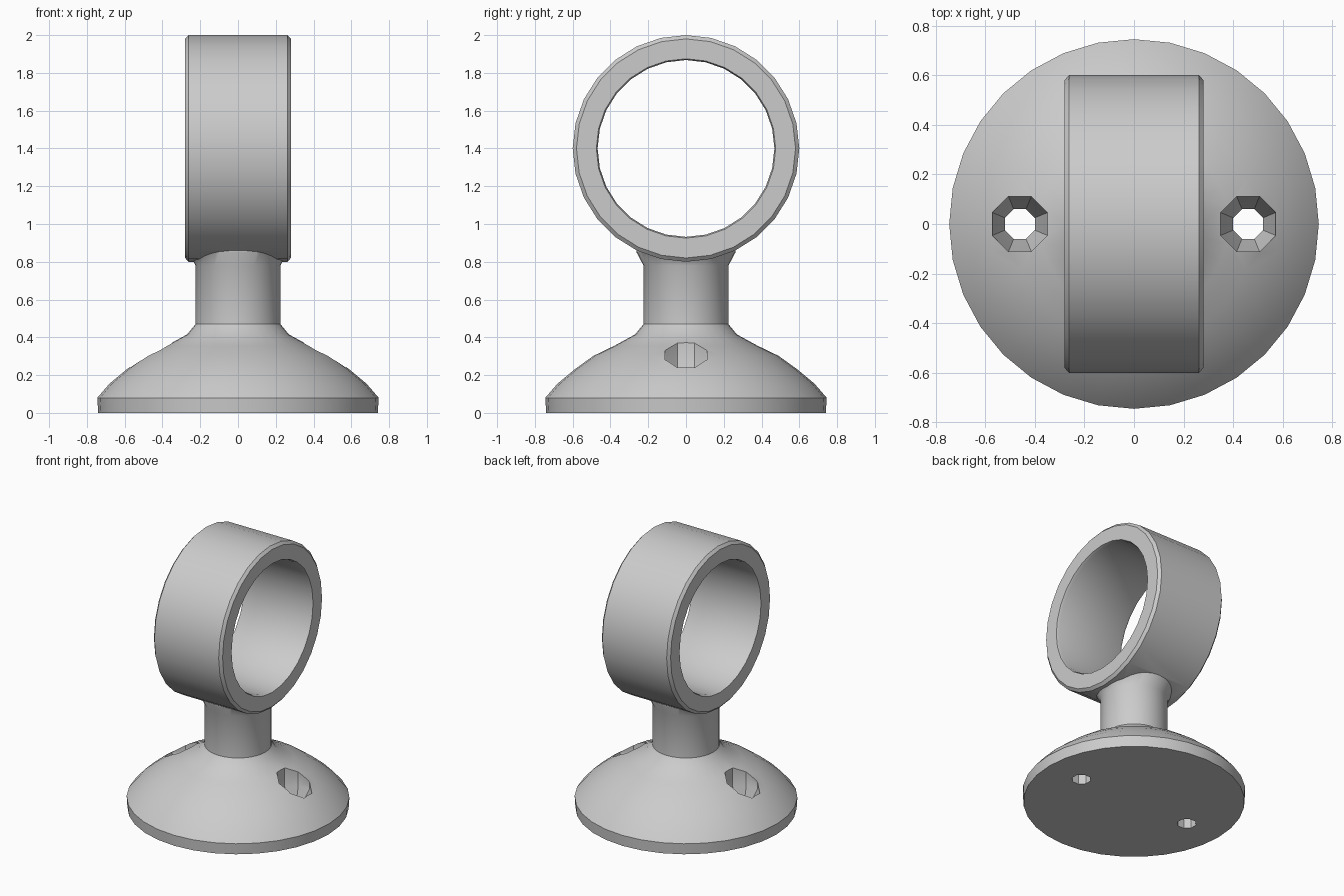
import bpy, bmesh, math
from mathutils import Matrix

if "Cube" in bpy.data.objects:
    bpy.data.objects.remove(bpy.data.objects["Cube"])

grey = bpy.data.materials.new("grey plastic")
grey.diffuse_color = (0.6, 0.6, 0.6, 1)
grey.use_nodes = True
grey.node_tree.nodes["Principled BSDF"].inputs["Base Color"].default_value = grey.diffuse_color


def lathe(name, profile, segments, matrix=Matrix(), closed=False):
    """Revolve (radius, height) points about z; cap the ends unless the profile is closed."""
    bm = bmesh.new()
    rings = []
    for r, h in profile:
        angles = [2 * math.pi * i / segments for i in range(segments)]
        rings.append([bm.verts.new((r * math.cos(a), r * math.sin(a), h)) for a in angles])
    pairs = list(zip(rings, rings[1:]))
    if closed:
        pairs.append((rings[-1], rings[0]))
    else:
        bm.faces.new(rings[0])
        bm.faces.new(rings[-1])
    for a, b in pairs:
        for i in range(segments):
            j = (i + 1) % segments
            bm.faces.new((a[i], a[j], b[j], b[i]))
    bm.transform(matrix)
    bmesh.ops.recalc_face_normals(bm, faces=bm.faces)
    mesh = bpy.data.meshes.new(name)
    bm.to_mesh(mesh)
    bm.free()
    mesh.materials.append(grey)
    obj = bpy.data.objects.new(name, mesh)
    bpy.context.collection.objects.link(obj)
    return obj


def combine(target, other, operation):
    """Apply a boolean and remove the operand."""
    mod = target.modifiers.new(operation.lower(), 'BOOLEAN')
    mod.object = other
    mod.operation = operation
    mod.solver = 'EXACT'
    bpy.context.view_layer.objects.active = target
    bpy.ops.object.modifier_apply(modifier=mod.name)
    bpy.data.objects.remove(other)


# Domed base, stem and the flare under the ring
mount = lathe("ring_mount", [
    (0.74, 0), (0.745, 0.08), (0.68, 0.155), (0.59, 0.23), (0.49, 0.302),
    (0.38, 0.355), (0.27, 0.415), (0.225, 0.47), (0.225, 0.78), (0.262, 0.85),
    (0.262, 0.875)], 32)

# Wide open ring with bevelled rims, its axis along x
ring = lathe("ring", [
    (0.475, -0.28), (0.58, -0.28), (0.6, -0.262), (0.6, 0.262),
    (0.58, 0.28), (0.475, 0.28), (0.468, 0.262), (0.468, -0.262)], 28,
    Matrix.Translation((0, 0, 1.4)) @ Matrix.Rotation(math.pi / 2, 4, 'Y'), closed=True)
combine(mount, ring, 'UNION')

# Countersunk octagonal screw holes
for side in (-1, 1):
    hole = lathe("screw_hole_cutter", [
        (0.065, -0.1), (0.065, 0.14), (0.12, 0.23), (0.12, 0.5)], 8,
        Matrix.Translation((side * 0.46, 0, 0)) @ Matrix.Rotation(math.pi / 8, 4, 'Z'))
    combine(mount, hole, 'DIFFERENCE')

bpy.ops.object.select_all(action='DESELECT')
mount.select_set(True)
bpy.context.view_layer.objects.active = mount
bpy.ops.object.shade_smooth_by_angle(angle=math.radians(30))
